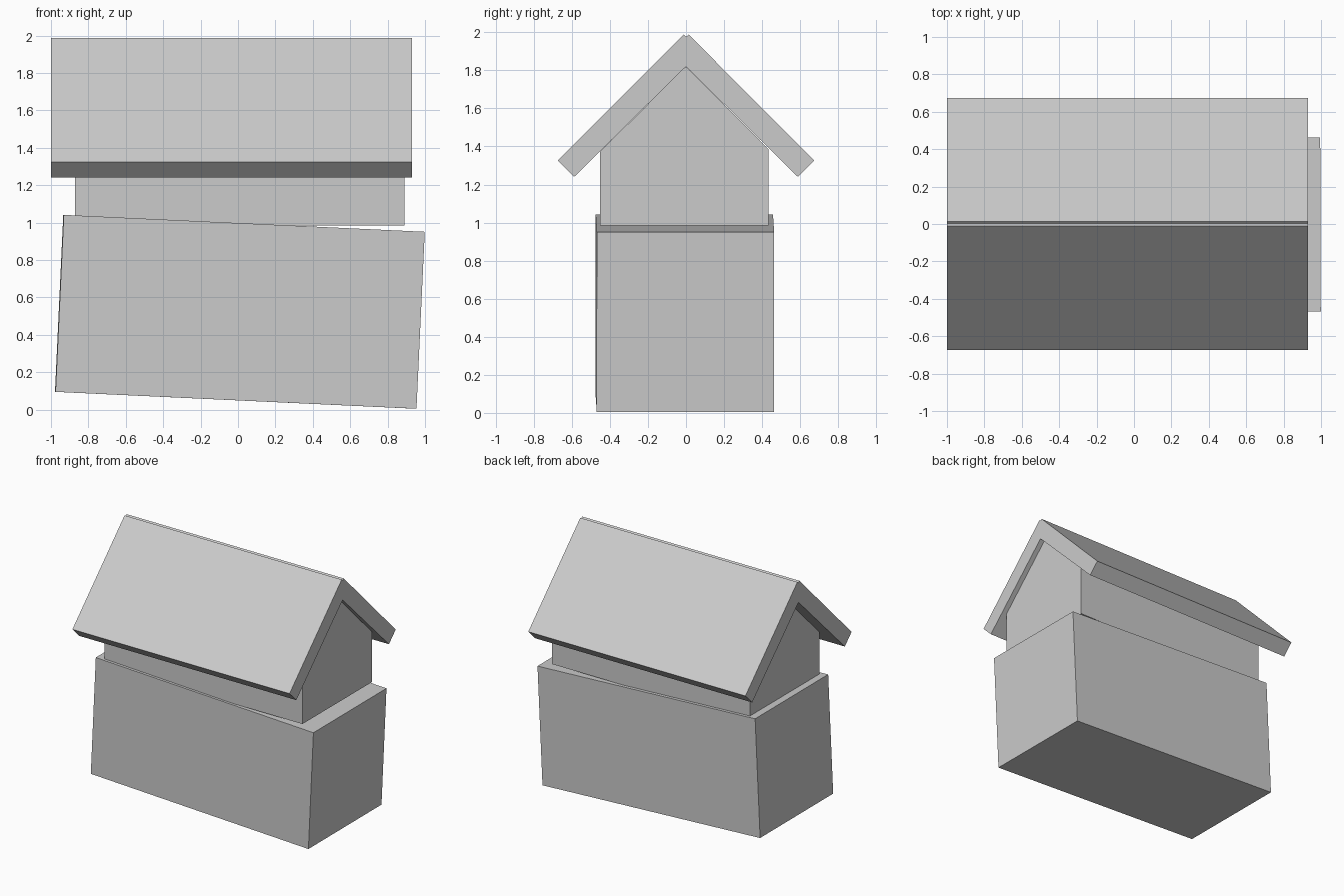
import bpy, bmesh, math

if "Cube" in bpy.data.objects:
    bpy.data.objects.remove(bpy.data.objects["Cube"])


def prism(name, profile, x0, x1):
    """Extrude a (y, z) profile along x into a closed solid."""
    bm = bmesh.new()
    face = bm.faces.new([bm.verts.new((x0, y, z)) for y, z in profile])
    ext = bmesh.ops.extrude_face_region(bm, geom=[face])
    moved = [g for g in ext["geom"] if isinstance(g, bmesh.types.BMVert)]
    bmesh.ops.translate(bm, verts=moved, vec=(x1 - x0, 0, 0))
    bmesh.ops.recalc_face_normals(bm, faces=bm.faces)
    mesh = bpy.data.meshes.new(name)
    bm.to_mesh(mesh)
    bm.free()
    obj = bpy.data.objects.new(name, mesh)
    bpy.context.collection.objects.link(obj)
    return obj


# Lower storey: slightly tilted box
bpy.ops.mesh.primitive_cube_add(size=1, location=(0.01, -0.006, 0.523))
base = bpy.context.object
base.name = "lower_storey"
base.scale = (1.932, 0.932, 0.947)
base.rotation_euler = (0, math.radians(2.68), math.radians(0.18))

# Upper storey with gable ends
prism("upper_storey",
      [(-0.452, 0.985), (0.434, 0.985), (0.434, 1.386), (0, 1.82), (-0.452, 1.372)],
      -0.872, 0.889)

# Pitched roof: two thick slopes with a small notch along the ridge
prism("roof",
      [(-0.674, 1.325), (-0.012, 1.988), (0.002, 1.976), (0.014, 1.988),
       (0.674, 1.325), (0.588, 1.24), (0, 1.82), (-0.588, 1.24)],
      -1.0, 0.93)
